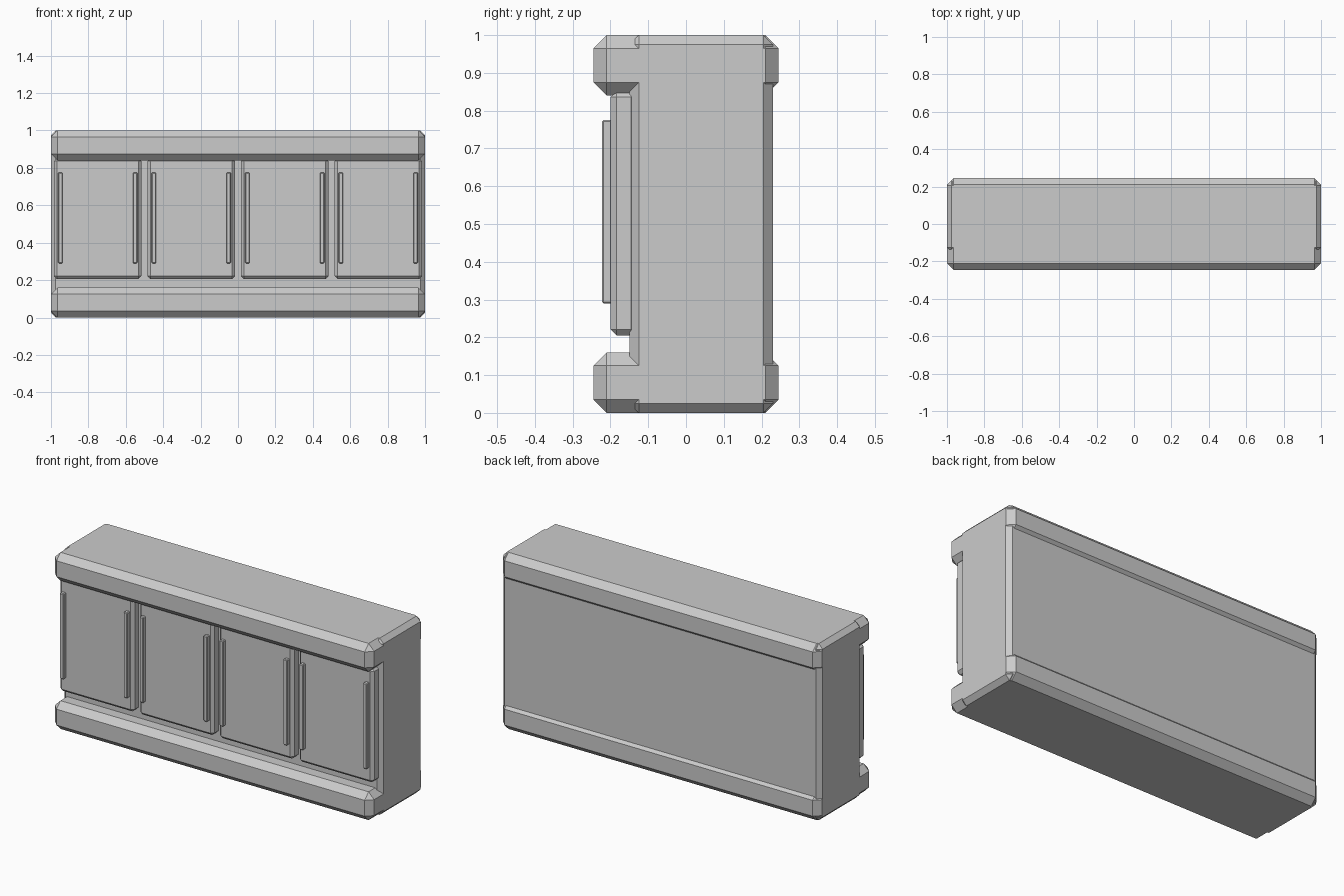
import bpy
import bmesh
from mathutils import Vector

cube = bpy.data.objects.get("Cube")
if cube:
    bpy.data.objects.remove(cube, do_unlink=True)

grey = bpy.data.materials.new("light grey")
grey.use_nodes = True
grey.diffuse_color = (0.6, 0.6, 0.6, 1)
grey.node_tree.nodes["Principled BSDF"].inputs["Base Color"].default_value = grey.diffuse_color


def block(name, low, high, chamfer):
    """Box between two corners with flat chamfers on every edge."""
    low, high = Vector(low), Vector(high)
    size, middle = high - low, (low + high) / 2
    bm = bmesh.new()
    bmesh.ops.create_cube(bm, size=1)
    bmesh.ops.scale(bm, vec=size, verts=bm.verts)
    bmesh.ops.bevel(bm, geom=bm.edges[:], offset=chamfer, segments=1,
                    affect='EDGES', clamp_overlap=True)
    mesh = bpy.data.meshes.new(name)
    bm.to_mesh(mesh)
    bm.free()
    mesh.materials.append(grey)
    obj = bpy.data.objects.new(name, mesh)
    obj.location = middle
    bpy.context.collection.objects.link(obj)
    return obj


# Main cabinet, with a wider rail around its foot and its top
block("cabinet_body", (-1, -0.15, 0), (1, 0.23, 1), 0.025)
block("bottom_rail", (-1, -0.245, 0), (1, 0.245, 0.16), 0.035)
block("top_rail", (-1, -0.245, 0.84), (1, 0.245, 1), 0.035)

# Four doors, each with a slim upright bar near both sides
for number in range(4):
    x = -0.75 + 0.5 * number
    block(f"door_{number + 1}", (x - 0.233, -0.2, 0.205), (x + 0.233, -0.13, 0.852), 0.016)
    for side, offset in (("right", -0.2), ("left", 0.2)):
        bar = x + offset
        block(f"door_{number + 1}_{side}_bar",
              (bar - 0.012, -0.222, 0.29), (bar + 0.012, -0.195, 0.775), 0.004)
